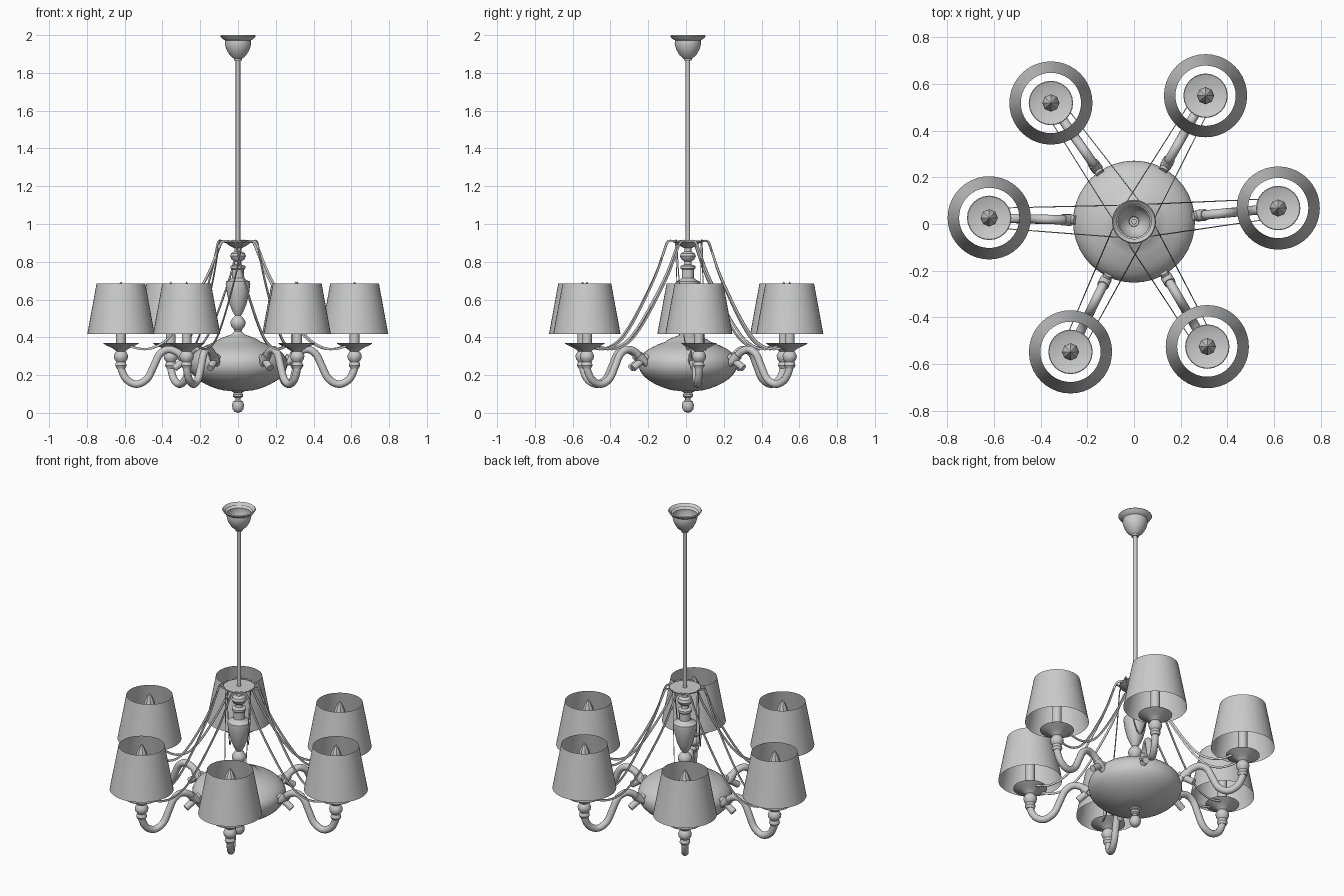
import bpy, bmesh, math
from mathutils import Vector

CY = 0.01                                    # centre offset in y
ANGLES = [5.4, 60.4, 125, 178.5, 244, 300.4]  # the six arms
R = 0.62                                     # lamp distance from the axis


def finish(name, bm, loc=(0, CY, 0), rot=0.0):
    bmesh.ops.recalc_face_normals(bm, faces=bm.faces)
    me = bpy.data.meshes.new(name)
    bm.to_mesh(me)
    bm.free()
    ob = bpy.data.objects.new(name, me)
    ob.location = loc
    ob.rotation_euler.z = rot
    bpy.context.collection.objects.link(ob)
    return ob


def lathe(name, prof, seg=32, **kw):
    """Revolve (radius, z) points about z."""
    bm = bmesh.new()
    rings = []
    for r, z in prof:
        if r == 0:
            rings.append([bm.verts.new((0, 0, z))] * seg)
        else:
            rings.append([bm.verts.new((r * math.cos(2 * math.pi * i / seg),
                                        r * math.sin(2 * math.pi * i / seg), z)) for i in range(seg)])
    for a, b in zip(rings, rings[1:]):
        for i in range(seg):
            j = (i + 1) % seg
            bm.faces.new(list(dict.fromkeys((a[i], a[j], b[j], b[i]))))
    return finish(name, bm, **kw)


def smooth(pts, n=6):
    """Catmull-Rom through the points."""
    p = [Vector(q) for q in pts]
    p = [2 * p[0] - p[1]] + p + [2 * p[-1] - p[-2]]
    out = []
    for i in range(1, len(p) - 2):
        a, b, c, d = p[i - 1:i + 3]
        for k in range(n):
            t = k / n
            out.append(0.5 * (2 * b + (c - a) * t + (2 * a - 5 * b + 4 * c - d) * t * t
                              + (3 * b - a - 3 * c + d) * t ** 3))
    return out + [p[-2]]


def sweep(name, path, section, **kw):
    """Sweep a section (side, normal) along a path lying in a vertical plane."""
    bm = bmesh.new()
    rings = []
    for i, p in enumerate(path):
        t = (path[min(i + 1, len(path) - 1)] - path[max(i - 1, 0)]).normalized()
        side = Vector((0, 1, 0))
        nor = t.cross(side).normalized()
        rings.append([bm.verts.new(p + side * u + nor * v) for u, v in section])
    n = len(section)
    for a, b in zip(rings, rings[1:]):
        for i in range(n):
            bm.faces.new((a[i], a[(i + 1) % n], b[(i + 1) % n], b[i]))
    bm.faces.new(rings[0])
    bm.faces.new(rings[-1])
    return finish(name, bm, **kw)


def circle(r, n=14):
    return [(r * math.cos(2 * math.pi * i / n), r * math.sin(2 * math.pi * i / n)) for i in range(n)]


# ceiling canopy (open cup) and rod
lathe("ceiling_canopy", [(0.074, 1.985), (0.09, 2.0), (0.094, 1.995), (0.085, 1.982), (0.068, 1.972),
                         (0.07, 1.955), (0.062, 1.925), (0.045, 1.895), (0.022, 1.875), (0.02, 1.865), (0, 1.865)])
lathe("rod", [(0, 1.9), (0.012, 1.9), (0.012, 0.85), (0, 0.85)], 16)

# turned column
lathe("top_plate", [(0, 0.912), (0.088, 0.912), (0.088, 0.906), (0.062, 0.898), (0.045, 0.885), (0.02, 0.872),
                    (0, 0.872)])
col = [(0.018, 0.88), (0.018, 0.855), (0.036, 0.845), (0.042, 0.83), (0.034, 0.812), (0.018, 0.802),
       (0.02, 0.785), (0.04, 0.778), (0.04, 0.765), (0.032, 0.758), (0.032, 0.715), (0.042, 0.705),
       (0.064, 0.695), (0.065, 0.68), (0.058, 0.63), (0.045, 0.575), (0.028, 0.535), (0.016, 0.515),
       (0.026, 0.505), (0.038, 0.488), (0.04, 0.474), (0.034, 0.455), (0.02, 0.44), (0.018, 0.405)]
lathe("column", col, 24)

# central bowl and bottom finial
bowl = smooth([(0, 0.115, 0), (0.08, 0.12, 0), (0.15, 0.142, 0), (0.21, 0.175, 0), (0.25, 0.217, 0),
               (0.261, 0.26, 0), (0.25, 0.298, 0), (0.21, 0.336, 0), (0.14, 0.37, 0)], 3)
lathe("central_bowl", [(0 if v.x < 1e-5 else v.x, v.y) for v in bowl]
      + [(0.12, 0.376), (0.105, 0.388), (0.065, 0.405), (0.035, 0.415), (0.02, 0.432), (0, 0.432)], 40)
lathe("bottom_finial", [(0.035, 0.125), (0.034, 0.113), (0.02, 0.106), (0.027, 0.098), (0.026, 0.086),
                        (0.014, 0.078), (0.014, 0.068), (0.026, 0.06), (0.032, 0.042), (0.029, 0.02),
                        (0.018, 0.006), (0, 0.0)], 20)

# side profiles of an arm and a hanging ribbon, x outward
arm_path = smooth([(0.25, 0, 0.262), (0.285, 0, 0.285), (0.32, 0, 0.32), (0.37, 0, 0.336), (0.415, 0, 0.31),
                   (0.445, 0, 0.25), (0.48, 0, 0.182), (0.535, 0, 0.152), (0.588, 0, 0.175),
                   (0.616, 0, 0.225), (R, 0, 0.27)])
ribbon_path = smooth([(0.05, 0.91), (0.085, 0.908), (0.105, 0.86), (0.145, 0.76), (0.22, 0.605),
                      (0.30, 0.47), (0.37, 0.385), (0.44, 0.347), (0.50, 0.338), (0.56, 0.35)]
                     and [(0.05, 0, 0.91), (0.085, 0, 0.905), (0.11, 0, 0.85), (0.155, 0, 0.74), (0.23, 0, 0.6),
                          (0.31, 0, 0.47), (0.38, 0, 0.385), (0.45, 0, 0.345), (0.51, 0, 0.338), (0.57, 0, 0.352)], 4)

for k, deg in enumerate(ANGLES, 1):
    a = math.radians(deg)
    lamp = (R * math.cos(a), R * math.sin(a) + CY, 0)

    # curved arm with collar and short stub beside the bowl
    sweep(f"arm_{k}", arm_path, circle(0.02), rot=a)
    sweep(f"arm_collar_{k}", [Vector((0.272, 0, 0.274)), Vector((0.305, 0, 0.306))], circle(0.025), rot=a)
    sweep(f"arm_stub_{k}", [Vector((0.25, 0, 0.298)), Vector((0.338, 0, 0.237))], circle(0.019), rot=a)

    # beaded cup with drip dish
    lathe(f"cup_and_dish_{k}", [(0, 0.235), (0.022, 0.235), (0.03, 0.25), (0.027, 0.265), (0.024, 0.27),
                                (0.035, 0.285), (0.038, 0.302), (0.03, 0.32), (0.024, 0.326), (0.034, 0.335),
                                (0.05, 0.345), (0.072, 0.355), (0.095, 0.367), (0.092, 0.369), (0.06, 0.358),
                                (0, 0.355)], 24, loc=lamp)

    # candle tube and flame bulb
    lathe(f"candle_{k}", [(0, 0.35), (0.026, 0.35), (0.026, 0.555), (0, 0.555)], 16, loc=lamp)
    lathe(f"bulb_{k}", [(0, 0.545), (0.02, 0.55), (0.035, 0.58), (0.037, 0.605), (0.028, 0.645),
                        (0.012, 0.68), (0, 0.695)], 8, loc=lamp)

    # tapered open shade
    lathe(f"shade_{k}", [(0.178, 0.418), (0.129, 0.685)], 40, loc=lamp)

    # pair of ribbons from the top plate to the dish
    band = [(-0.002, -0.006), (0.002, -0.006), (0.002, 0.006), (-0.002, 0.006)]
    for tag, s in (("a", -1), ("b", 1)):
        path = [Vector((p.x, s * (0.072 - 0.05 * p.x), p.z)) for p in ribbon_path]
        sweep(f"ribbon_{k}{tag}", path, band, rot=a)

# smooth shading with crisp edges
for ob in bpy.context.scene.objects:
    ob.select_set(True)
    bpy.context.view_layer.objects.active = ob
bpy.ops.object.shade_smooth_by_angle(angle=math.radians(35))
